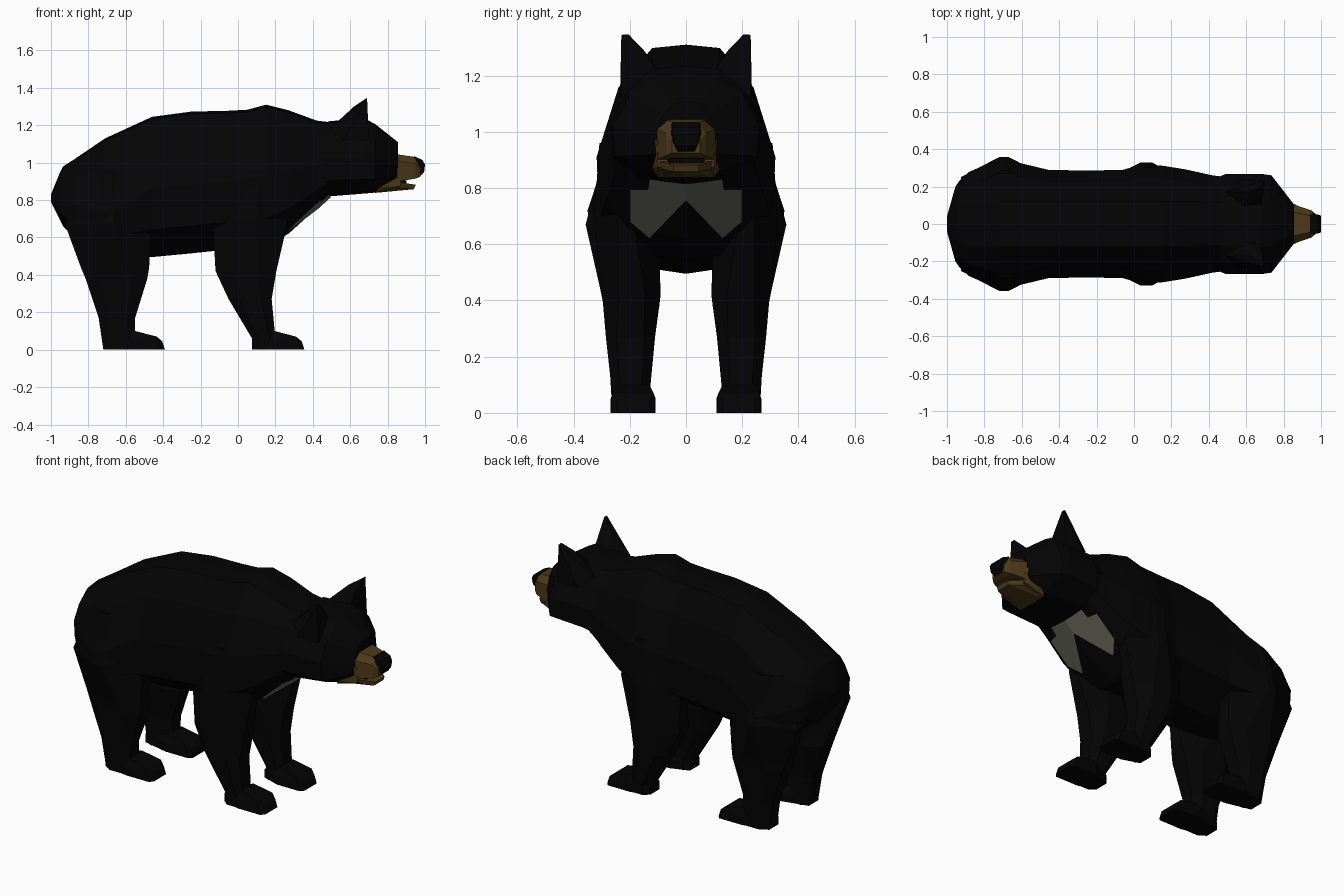
import bpy, bmesh


def material(name, rgb):
    m = bpy.data.materials.new(name)
    m.diffuse_color = (*rgb, 1)
    return m


BLACK = material("black fur", (0.0012, 0.0012, 0.0012))
BROWN = material("brown muzzle fur", (0.075, 0.042, 0.011))
PALE = material("pale chest fur", (0.13, 0.13, 0.105))


def finish(name, bm, mat):
    bmesh.ops.recalc_face_normals(bm, faces=bm.faces)
    me = bpy.data.meshes.new(name)
    bm.to_mesh(me)
    bm.free()
    me.materials.append(mat)
    ob = bpy.data.objects.new(name, me)
    bpy.context.collection.objects.link(ob)
    return ob


def loft(name, rings, mat):
    bm = bmesh.new()
    vs = [[bm.verts.new(p) for p in r] for r in rings]
    n = len(vs[0])
    for a, b in zip(vs, vs[1:]):
        for i in range(n):
            j = (i + 1) % n
            bm.faces.new((a[i], a[j], b[j], b[i]))
    bm.faces.new(vs[0])
    bm.faces.new(vs[-1])
    return finish(name, bm, mat)


def hull(name, pts, mat):
    bm = bmesh.new()
    for p in pts:
        bm.verts.new(p)
    bmesh.ops.convex_hull(bm, input=bm.verts)
    loose = [v for v in bm.verts if not v.link_faces]
    bmesh.ops.delete(bm, geom=loose, context='VERTS')
    return finish(name, bm, mat)


def both(pts):
    return [(x, s * y, z) for x, y, z in pts for s in (1, -1)]


# symmetric cross-section: top, bottom, half width, height of widest point,
# flat belly share and how far the belly edge rises
def section(x, top, bot, w, zw, flat=0.35, rise=0.015):
    half = [(min(0.12, 0.45 * w), top - 0.012),
            (0.77 * w, zw + 0.6 * (top - zw)),
            (w, zw),
            (0.97 * w, zw - 0.6 * (zw - bot)),
            (flat * w, bot + rise)]
    return ([(x, 0, top)] + [(x, y, z) for y, z in half] + [(x, 0, bot)]
            + [(x, -y, z) for y, z in reversed(half)])


# Body from rump to neck
loft("body", [section(*r) for r in [
    (-1.0, 0.83, 0.79, 0.04, 0.81),
    (-0.955, 0.94, 0.70, 0.20, 0.81),
    (-0.935, 0.98, 0.66, 0.23, 0.80),
    (-0.88, 1.015, 0.60, 0.28, 0.78),
    (-0.71, 1.13, 0.52, 0.35, 0.72),
    (-0.46, 1.245, 0.495, 0.29, 0.86),
    (-0.25, 1.273, 0.515, 0.285, 0.88),
    (-0.06, 1.277, 0.535, 0.29, 0.90),
    (0.05, 1.283, 0.54, 0.318, 0.91),
    (0.15, 1.31, 0.55, 0.312, 0.93, 0.5),
    (0.27, 1.28, 0.62, 0.293, 0.95, 0.7, 0.04),
    (0.42, 1.225, 0.755, 0.26, 0.99, 0.78, 0.04),
    (0.50, 1.215, 0.825, 0.25, 1.02, 0.78, 0.04)]], BLACK)

# Head
loft("head", [section(*r) for r in [
    (0.43, 1.20, 0.80, 0.24, 1.02, 0.6),
    (0.49, 1.222, 0.82, 0.268, 1.03, 0.6),
    (0.68, 1.235, 0.835, 0.268, 1.03, 0.5, 0.01),
    (0.735, 1.205, 0.84, 0.26, 1.02, 0.42, 0.01),
    (0.855, 1.11, 0.875, 0.105, 0.99, 0.7)]], BLACK)

# Muzzle, jaw, cheeks and nose
loft("upper_muzzle", [
    [(x, s * y, z) for s, y, z in [
        (1, 0.6 * w, top), (1, w, top - 0.035), (1, w, bot), (-1, w, bot),
        (-1, w, top - 0.035), (-1, 0.6 * w, top)]]
    for x, top, bot, w in [(0.80, 1.05, 0.90, 0.10), (0.86, 1.043, 0.90, 0.103),
                           (0.95, 1.03, 0.915, 0.072), (0.975, 1.005, 0.925, 0.05)]], BROWN)
hull("lower_jaw", both([(0.73, 0.08, 0.838), (0.80, 0.09, 0.90), (0.86, 0.10, 0.895),
                        (0.86, 0.09, 0.868), (0.95, 0.045, 0.882),
                        (0.94, 0.045, 0.858)]), BROWN)
hull("cheeks", both([(0.73, 0.10, 0.837), (0.76, 0.12, 0.87), (0.85, 0.11, 0.97),
                     (0.865, 0.103, 0.97), (0.87, 0.10, 0.875), (0.85, 0.09, 0.868)]), BROWN)
hull("nose", both([(0.94, 0.05, 1.035), (0.985, 0.05, 1.015), (1.0, 0.045, 0.99),
                   (0.995, 0.04, 0.95), (0.975, 0.03, 0.93), (0.95, 0.055, 0.985)]), BLACK)
hull("mouth_inside", both([(0.84, 0.07, 0.92), (0.84, 0.07, 0.88),
                           (0.90, 0.06, 0.905), (0.90, 0.06, 0.885)]), BLACK)

# Pale V-shaped chest patch lying on the sloped chest, folded along the middle
outline = [(0, 0.755), (0.13, 0.62), (0.2, 0.68), (0.2, 0.795), (0.135, 0.795),
           (0.13, 0.83), (0, 0.815)]
bm = bmesh.new()
for s in (1, -1):
    bm.faces.new([bm.verts.new((0.282 + (z - 0.62) * 1.1 - 0.2 * y, s * y, z))
                  for y, z in outline])
bmesh.ops.remove_doubles(bm, verts=bm.verts, dist=0.001)
finish("chest_patch", bm, PALE)


# horizontal leg section with cut corners
def leg_ring(s, z, x0, x1, y0, y1, cut=0.25):
    cx, cy = cut * (x1 - x0), 0.9 * cut * (y1 - y0)
    return [(x, s * y, z) for x, y in [
        (x0 + cx, y0), (x1 - cx, y0), (x1, y0 + cy), (x1, y1 - cy),
        (x1 - cx, y1), (x0 + cx, y1), (x0, y1 - cy), (x0, y0 + cy)]]


HIND = [(0.95, -0.81, -0.57, 0.14, 0.285, 0.42), (0.67, -0.925, -0.465, 0.09, 0.357, 0.44),
        (0.44, -0.84, -0.475, 0.095, 0.305, 0.32), (0.38, -0.815, -0.485, 0.095, 0.293),
        (0.17, -0.745, -0.55, 0.13, 0.272), (0.0, -0.72, -0.55, 0.13, 0.262)]
FRONT = [(0.96, -0.03, 0.22, 0.14, 0.308, 0.4), (0.68, -0.135, 0.265, 0.10, 0.328, 0.42),
         (0.42, -0.12, 0.205, 0.09, 0.298, 0.3), (0.27, -0.05, 0.18, 0.11, 0.285),
         (0.06, 0.075, 0.20, 0.13, 0.262), (0.0, 0.075, 0.20, 0.13, 0.262)]

for side, s in (("left", 1), ("right", -1)):
    # Legs and feet
    for name, rings, heel, toe in (("hind", HIND, -0.72, -0.39), ("front", FRONT, 0.075, 0.355)):
        loft(f"{side}_{name}_leg", [leg_ring(s, *r) for r in rings], BLACK)
        hull(f"{side}_{name}_foot", [(x, s * y, z) for x, y, z in [
            (heel, 0.145, 0), (heel, 0.235, 0), (heel, 0.145, 0.05), (heel, 0.235, 0.05),
            (toe - 0.16, 0.13, 0.1), (toe - 0.16, 0.25, 0.1),
            (toe - 0.17, 0.108, 0.05), (toe - 0.17, 0.268, 0.05),
            (toe - 0.17, 0.108, 0), (toe - 0.17, 0.268, 0),
            (toe - 0.045, 0.115, 0.07), (toe - 0.045, 0.262, 0.07),
            (toe - 0.015, 0.13, 0.045), (toe - 0.015, 0.245, 0.045),
            (toe - 0.02, 0.108, 0), (toe - 0.02, 0.268, 0),
            (toe, 0.13, 0), (toe, 0.245, 0)]], BLACK)
    # Ear
    hull(f"{side}_ear", [(x, s * y, z) for x, y, z in [
        (0.49, 0.17, 1.18), (0.58, 0.09, 1.21), (0.68, 0.10, 1.21), (0.70, 0.232, 1.12),
        (0.56, 0.235, 1.12), (0.62, 0.17, 1.30), (0.68, 0.15, 1.29), (0.69, 0.205, 1.347),
        (0.69, 0.23, 1.345)]], BLACK)
